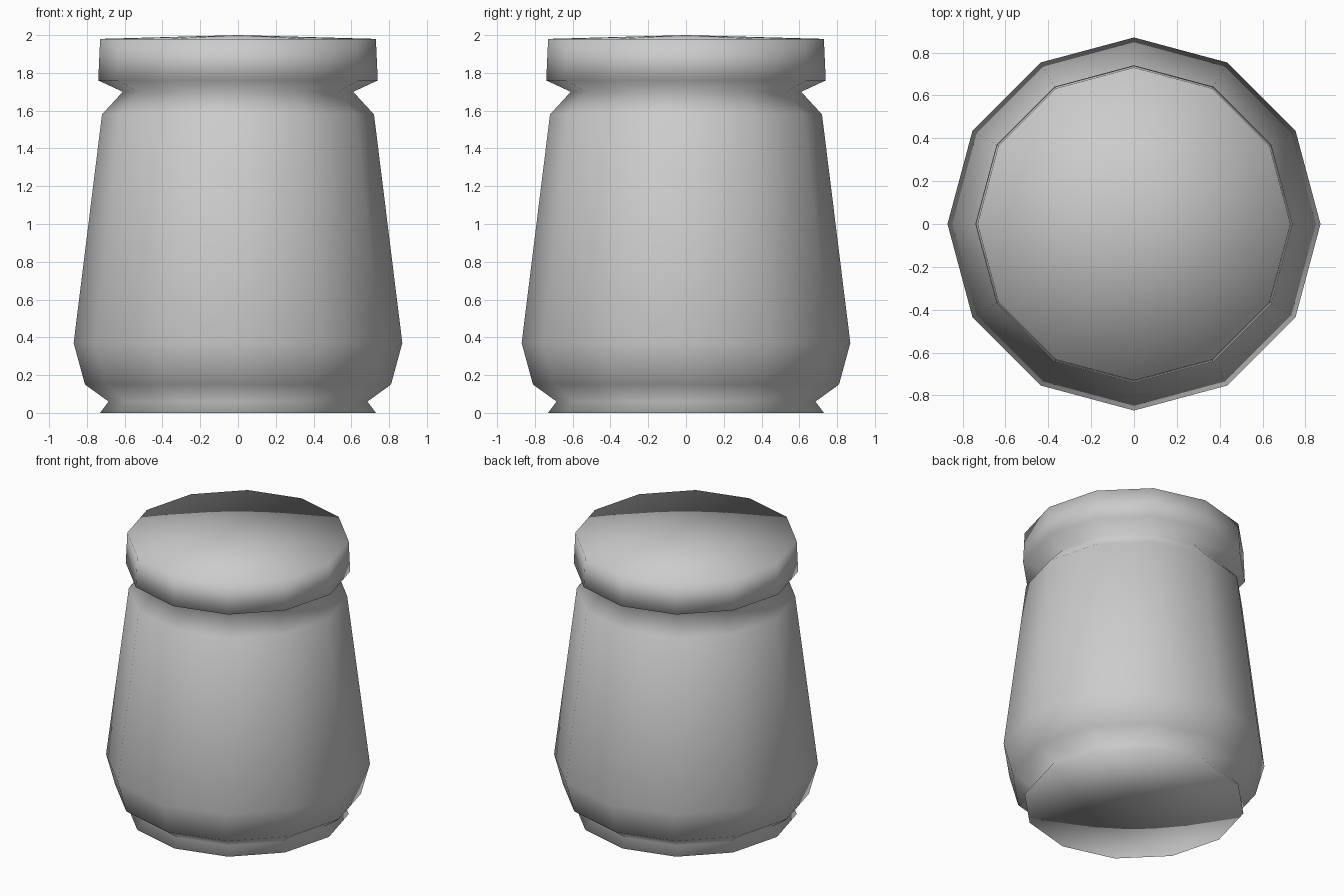
import bpy, bmesh
from math import sin, cos, pi

if "Cube" in bpy.data.objects:
    bpy.data.objects.remove(bpy.data.objects["Cube"])

SIDES = 12

# Jar outline from foot to lid rim: (radius, height)
profile = [(0.73, 0.0), (0.685, 0.06), (0.81, 0.15), (0.87, 0.37),
           (0.72, 1.58), (0.61, 1.70), (0.74, 1.76), (0.73, 1.98)]

bm = bmesh.new()

# Rings of the lathed body
rings = [[bm.verts.new((r * cos(2 * pi * i / SIDES), r * sin(2 * pi * i / SIDES), z))
          for i in range(SIDES)] for r, z in profile]

# Centre points of the flat base and slightly domed lid
base = bm.verts.new((0, 0, 0))
peak = bm.verts.new((0, 0, 2.0))

for i in range(SIDES):
    j = (i + 1) % SIDES
    for low, high in zip(rings, rings[1:]):
        bm.faces.new((low[i], low[j], high[j], high[i]))
    bm.faces.new((base, rings[0][j], rings[0][i]))
    bm.faces.new((peak, rings[-1][i], rings[-1][j]))

# Soft shading over the low-poly shape
for face in bm.faces:
    face.smooth = True

mesh = bpy.data.meshes.new("lidded_jar")
bm.to_mesh(mesh)
bm.free()
bpy.context.collection.objects.link(bpy.data.objects.new("lidded_jar", mesh))
